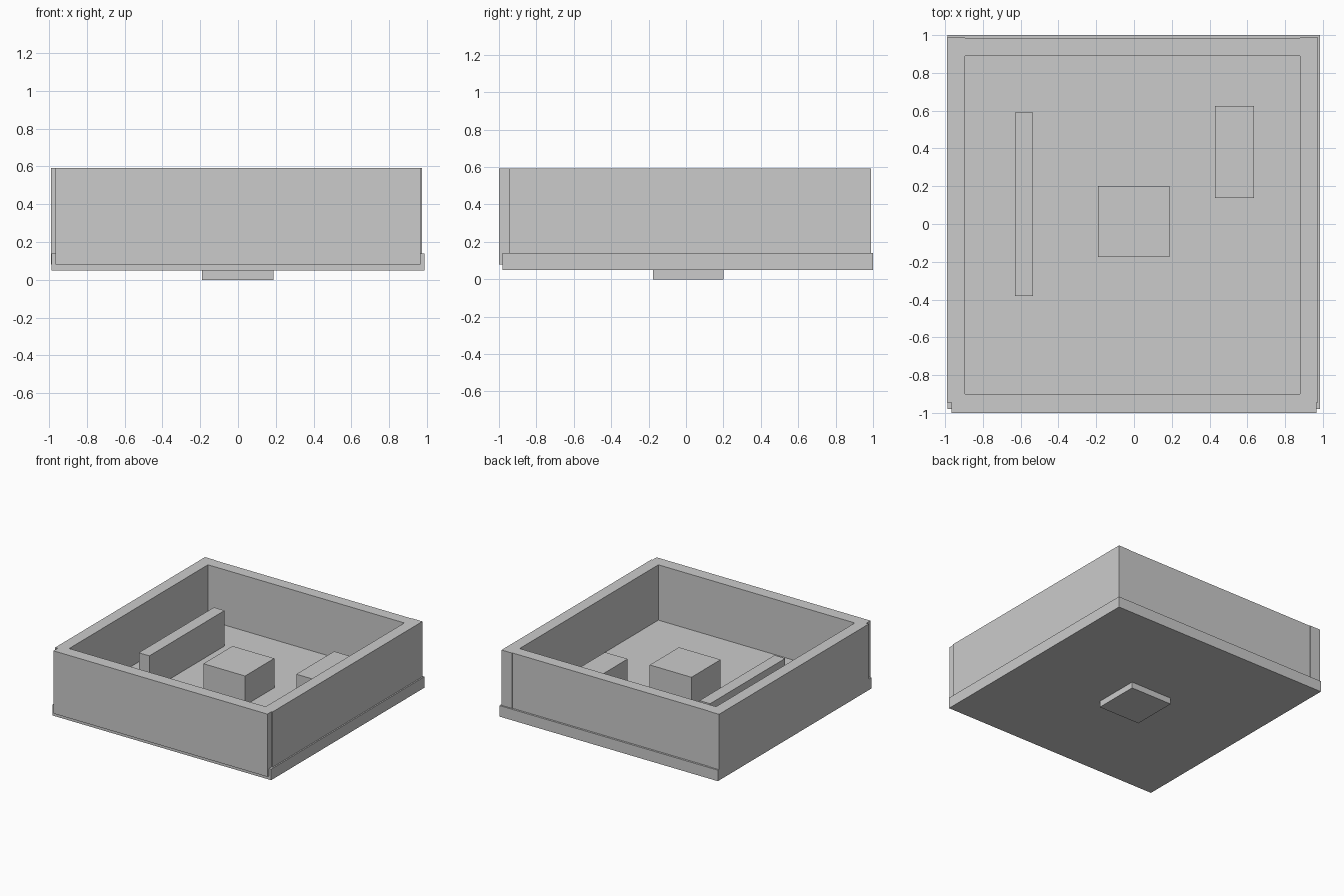
import bpy
import bmesh
from mathutils import Matrix, Vector

if "Cube" in bpy.data.objects:
    bpy.data.objects.remove(bpy.data.objects["Cube"])


def box(name, x, y, z):
    """Axis-aligned block given its (min, max) extent on each axis."""
    size = Vector((x[1] - x[0], y[1] - y[0], z[1] - z[0]))
    bm = bmesh.new()
    bmesh.ops.create_cube(bm, size=1, matrix=Matrix.Diagonal((*size, 1)))
    mesh = bpy.data.meshes.new(name)
    bm.to_mesh(mesh)
    bm.free()
    obj = bpy.data.objects.new(name, mesh)
    obj.location = [(a + b) / 2 for a, b in (x, y, z)]
    bpy.context.collection.objects.link(obj)
    return obj


# Floor slab
box("floor_slab", (-0.988, 0.986), (-0.98, 1.0), (0.05, 0.14))

# Four walls, sunk slightly into the slab
WALL_Z = (0.08, 0.592)
box("front_wall", (-0.967, 0.966), (-1.0, -0.90), WALL_Z)
box("back_wall", (-0.895, 0.88), (0.89, 0.984), WALL_Z)
box("left_wall", (-0.99, -0.895), (-0.945, 0.988), WALL_Z)
box("right_wall", (0.88, 0.975), (-0.945, 0.988), WALL_Z)

# Centre cube, passing through the floor
box("centre_block", (-0.19, 0.187), (-0.176, 0.201), (0.0, 0.38))

# Obstacles standing on the floor
box("long_divider", (-0.63, -0.534), (-0.381, 0.589), (0.10, 0.43))
box("side_block", (0.43, 0.635), (0.138, 0.626), (0.10, 0.34))
